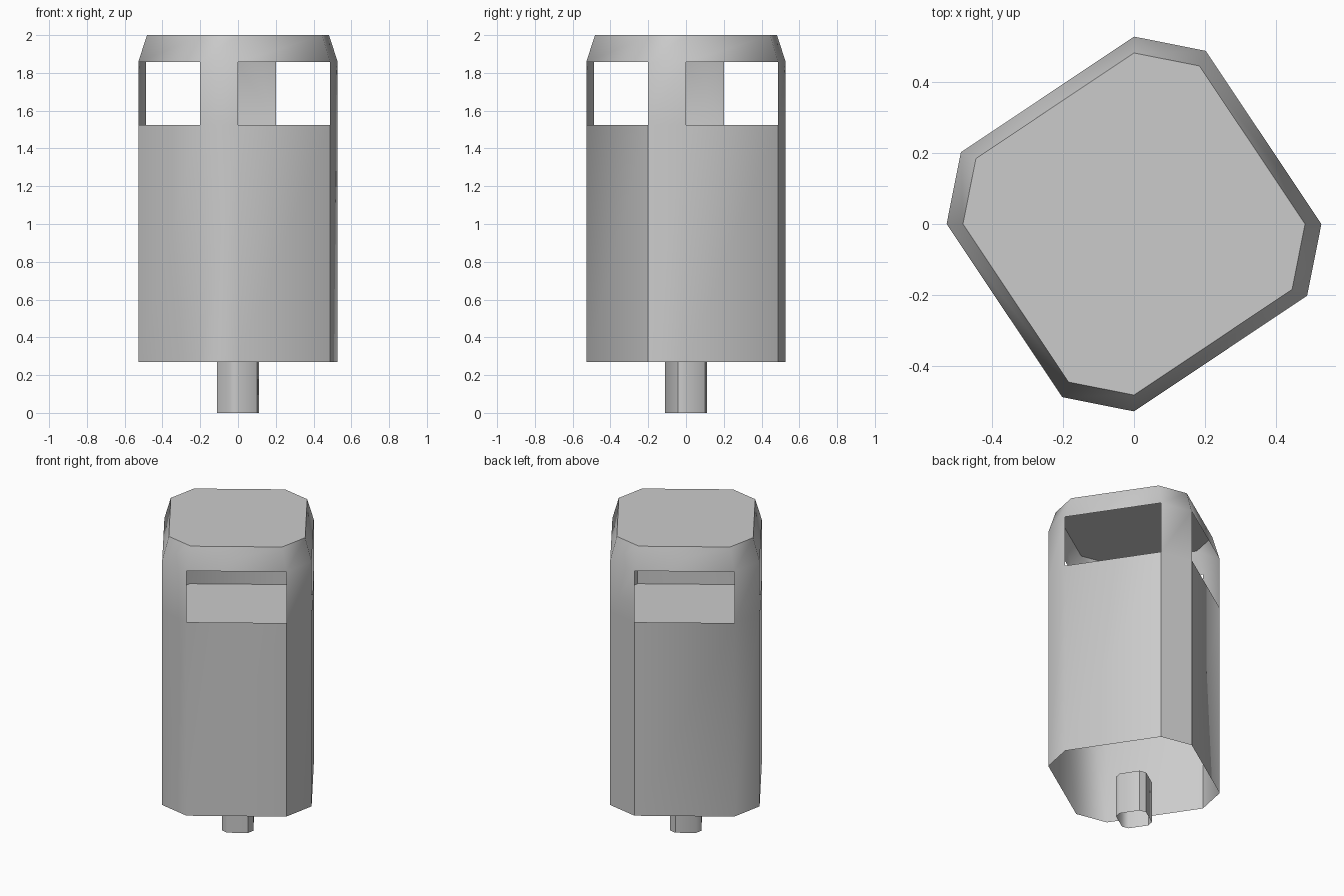
import bpy
import bmesh
from math import cos, sin, radians

cube = bpy.data.objects.get("Cube")
if cube:
    bpy.data.objects.remove(cube, do_unlink=True)

grey = bpy.data.materials.new("light_grey")
grey.use_nodes = True
GREY = (0.6, 0.6, 0.6, 1)
grey.diffuse_color = GREY
grey.node_tree.nodes["Principled BSDF"].inputs["Base Color"].default_value = GREY

# Square with chamfered corners, turned so alternate corners lie on the axes
ANGLES = [radians(q * 90 + a) for q in range(4) for a in (0, 67.5)]
SIDES = len(ANGLES)
CREASES = (1, 2, 4, 7)


def ring(bm, radius, z):
    return [bm.verts.new((radius * cos(a), radius * sin(a), z)) for a in ANGLES]


def cap(bm, verts):
    for edge in bm.faces.new(verts).edges:
        edge.smooth = False


def band(bm, low, high, creases=(), pillars_only=False):
    """Join two rings; pillars_only leaves the long sides open."""
    for i in range(SIDES):
        if pillars_only and i % 2 == 0:
            continue
        j = (i + 1) % SIDES
        bm.faces.new((low[i], low[j], high[j], high[i])).smooth = True
    for i in creases:
        bm.edges.get((low[i], high[i])).smooth = False


def finish(bm, name):
    mesh = bpy.data.meshes.new(name)
    bm.to_mesh(mesh)
    bm.free()
    mesh.materials.append(grey)
    obj = bpy.data.objects.new(name, mesh)
    bpy.context.collection.objects.link(obj)


RADIUS, TOP_RADIUS, STEM_RADIUS = 0.528, 0.482, 0.11
BASE, FLOOR, SILL, LINTEL, TOP = 0.27, 1.365, 1.525, 1.857, 2.0

# Hollow housing, open below: walls, thin corner pillars and tapered lid
bm = bmesh.new()
rings = [ring(bm, r, z) for r, z in
         ((RADIUS, BASE), (RADIUS, SILL), (RADIUS, LINTEL), (TOP_RADIUS, TOP))]
band(bm, rings[0], rings[1], CREASES)
band(bm, rings[1], rings[2], CREASES, pillars_only=True)
band(bm, rings[2], rings[3])
cap(bm, rings[3])
finish(bm, "housing")

# Floor sunk below the window sills
bm = bmesh.new()
cap(bm, ring(bm, RADIUS, FLOOR))
finish(bm, "window_floor")

# Short open tube below the housing
bm = bmesh.new()
band(bm, ring(bm, STEM_RADIUS, 0), ring(bm, STEM_RADIUS, BASE), CREASES)
finish(bm, "stem")
